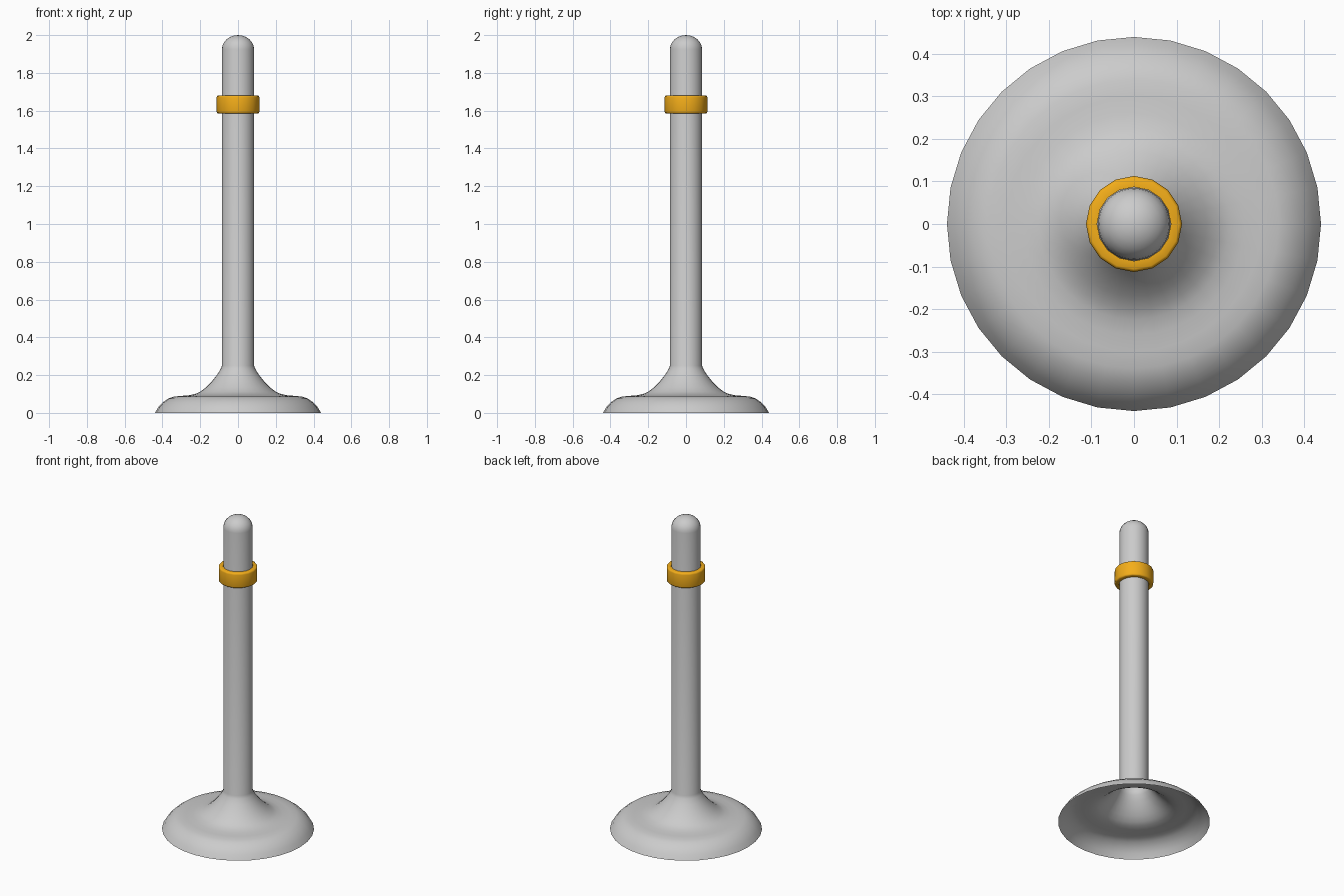
import bpy
import math

if "Cube" in bpy.data.objects:
    bpy.data.objects.remove(bpy.data.objects["Cube"])


def lathe(name, profile, sides, closed=False, sharp=60):
    """Spin (radius, height) points around z; radius 0 becomes a single pole vertex."""
    verts, rings, faces = [], [], []
    for r, z in profile:
        n = sides if r > 0 else 1
        rings.append([len(verts) + i for i in range(n)])
        for i in range(n):
            a = 2 * math.pi * i / sides
            verts.append((r * math.cos(a), r * math.sin(a), z))
    pairs = list(zip(rings, rings[1:]))
    if closed:
        pairs.append((rings[-1], rings[0]))
    for lo, hi in pairs:
        for i in range(sides):
            j = (i + 1) % sides
            if len(hi) == 1:
                faces.append((lo[i], lo[j], hi[0]))
            else:
                faces.append((lo[i], lo[j], hi[j], hi[i]))
    mesh = bpy.data.meshes.new(name)
    mesh.from_pydata(verts, [], faces)
    mesh.shade_smooth()
    mesh.set_sharp_from_angle(angle=math.radians(sharp))
    obj = bpy.data.objects.new(name, mesh)
    bpy.context.collection.objects.link(obj)
    return obj


# Hollow flared foot running up into the round-topped post
foot = [(0.44, 0), (0.422, 0.03), (0.40, 0.054), (0.37, 0.076), (0.34, 0.086),
        (0.30, 0.09), (0.26, 0.093), (0.225, 0.101), (0.20, 0.112),
        (0.17, 0.135), (0.14, 0.165), (0.11, 0.203), (0.092, 0.232)]
post = [(0.085, 0.25), (0.085, 1.925)]
cap = [(0.085 * math.cos(a), 1.925 + 0.075 * math.sin(a))
       for a in (math.radians(15 * k) for k in range(1, 6))] + [(0, 2.0)]
lathe("stand_post", foot + post + cap, 32)

# Coloured collar with softened outer edges
ring = [(0.087, 1.585), (0.106, 1.585), (0.111, 1.588), (0.113, 1.595),
        (0.113, 1.67), (0.111, 1.677), (0.106, 1.68), (0.087, 1.68)]
collar = lathe("collar_ring", ring, 16, closed=True)
gold = bpy.data.materials.new("amber")
gold.diffuse_color = (0.9, 0.42, 0.01, 1)
gold.use_nodes = True
gold.node_tree.nodes["Principled BSDF"].inputs["Base Color"].default_value = gold.diffuse_color
collar.data.materials.append(gold)
